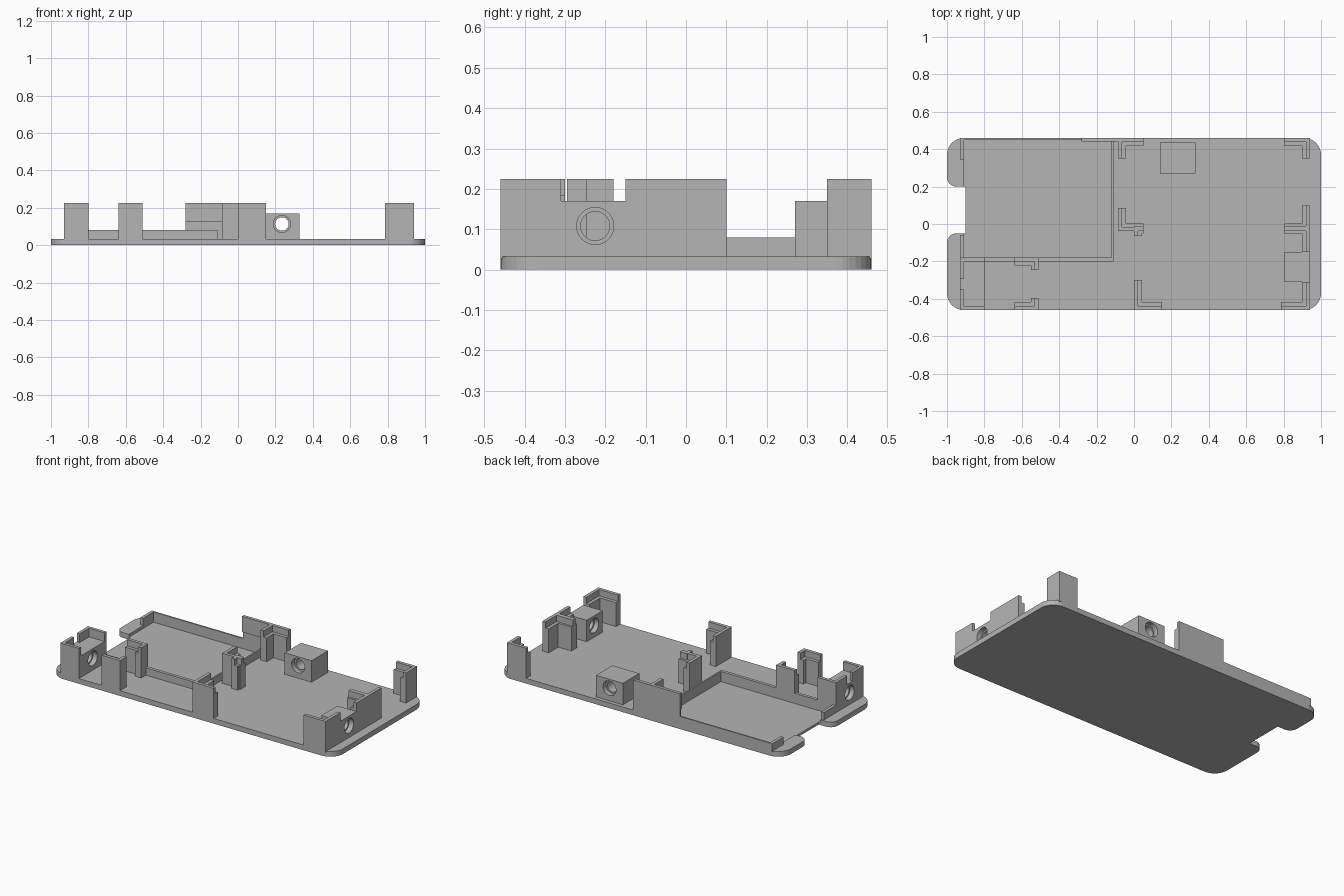
import bpy, bmesh, math
from mathutils import Vector

old = bpy.data.objects.get("Cube")
if old:
    bpy.data.objects.remove(old, do_unlink=True)

GREY = 0.46
mat = bpy.data.materials.new("matte grey plastic")
mat.use_nodes = True
mat.diffuse_color = (GREY, GREY, GREY, 1)
mat.node_tree.nodes["Principled BSDF"].inputs["Base Color"].default_value = (GREY, GREY, GREY, 1)

FLOOR, LOW, MID, LEDGE, TOP = 0.033, 0.08, 0.17, 0.185, 0.225
WALL = 0.021
SINK = 0.005   # overlap into the plate


def prism(name, pts, z0, z1):
    """Extrude a flat outline from z0 to z1."""
    bm = bmesh.new()
    face = bm.faces.new([bm.verts.new((x, y, z0)) for x, y in pts])
    top = bmesh.ops.extrude_face_region(bm, geom=[face])["geom"]
    verts = [g for g in top if isinstance(g, bmesh.types.BMVert)]
    bmesh.ops.translate(bm, vec=(0, 0, z1 - z0), verts=verts)
    bmesh.ops.recalc_face_normals(bm, faces=bm.faces)
    mesh = bpy.data.meshes.new(name)
    bm.to_mesh(mesh)
    bm.free()
    mesh.materials.append(mat)
    ob = bpy.data.objects.new(name, mesh)
    bpy.context.collection.objects.link(ob)
    return ob


def box(name, x0, x1, y0, y1, z0, z1):
    return prism(name, [(x0, y0), (x1, y0), (x1, y1), (x0, y1)], z0, z1)


def fillet(corners, steps=8):
    """Round the right-angled corners (x, y, radius) of an outline."""
    out = []
    for i, (x, y, r) in enumerate(corners):
        p = Vector((x, y))
        if r == 0:
            out.append(p)
            continue
        a = (Vector(corners[i - 1][:2]) - p).normalized() * r
        b = (Vector(corners[(i + 1) % len(corners)][:2]) - p).normalized() * r
        centre = p + a + b
        for k in range(steps + 1):
            t = k / steps * math.pi / 2
            out.append(centre - b * math.cos(t) - a * math.sin(t))
    return out


def ell(x, y, lx, ly, t):
    tx, ty = math.copysign(t, lx), math.copysign(t, ly)
    return [(x, y), (x + lx, y), (x + lx, y + ty), (x + tx, y + ty), (x + tx, y + ly), (x, y + ly)]


def bracket(name, x, y, lx, ly):
    """L-shaped corner holder: thick lower body, thin lip above its ledge."""
    prism(name + "_body", ell(x, y, lx, ly, WALL * 2), FLOOR - SINK, LEDGE)
    prism(name + "_lip", ell(x, y, lx, ly, WALL), LEDGE, TOP)


def cut(ob, cutter):
    mod = ob.modifiers.new("cut", 'BOOLEAN')
    mod.operation, mod.solver, mod.object = 'DIFFERENCE', 'EXACT', cutter
    bpy.context.view_layer.objects.active = ob
    bpy.ops.object.modifier_apply(modifier=mod.name)
    bpy.data.objects.remove(cutter, do_unlink=True)


def rod(centre, axis, radius, depth):
    rot = (0, math.pi / 2, 0) if axis == 'X' else (math.pi / 2, 0, 0)
    bpy.ops.mesh.primitive_cylinder_add(vertices=32, radius=radius, depth=depth,
                                        location=centre, rotation=rot)
    return bpy.context.object


def screw_hole(ob, centre, axis, length):
    """Through hole with a shallow counterbore at both ends."""
    cut(ob, rod(centre, axis, 0.036, length * 2))
    for s in (-1, 1):
        end = Vector(centre)
        end['XY'.index(axis)] += s * length / 2
        cut(ob, rod(end, axis, 0.046, 0.06))
    bpy.ops.object.select_all(action='DESELECT')
    ob.select_set(True)
    bpy.context.view_layer.objects.active = ob
    bpy.ops.object.shade_smooth_by_angle(angle=math.radians(30))


# Base plate with rounded corners, end notch and shallow tray recess
R = 0.09
plate = prism("base_plate", fillet([
    (1, -0.46, R), (1, 0.46, R), (-1, 0.46, R), (-1, 0.2, 0.05), (-0.9, 0.2, 0),
    (-0.9, -0.05, 0), (-1, -0.05, 0.05), (-1, -0.46, R)]), 0, FLOOR)
cut(plate, box("recess_cutter", -0.91, -0.12, -0.18, 0.45, 0.015, 0.1))

# Low walls round the tray
B = FLOOR - SINK
box("tray_front_wall", -0.93, -0.11, -0.2, -0.18, B, LOW)
box("tray_back_wall", -0.93, -0.28, 0.45, 0.46, B, LOW)
box("tray_side_wall", -0.12, -0.11, -0.18, 0.45, B, LOW)
box("tray_end_wall_back", -0.93, -0.91, 0.345, 0.45, B, LOW)
box("tray_end_wall_front", -0.93, -0.91, -0.18, -0.06, B, LOW)

# Tall back wall with a thinner lower half
box("back_wall_lower", -0.28, -0.085, 0.45, 0.46, B, 0.125)
box("back_wall_upper", -0.28, -0.085, 0.44, 0.46, 0.125, TOP)

# Corner holders: corner position and signed leg lengths
for name, x, y, lx, ly in (
        ("back_middle_holder", -0.085, 0.46, 0.135, -0.11),
        ("back_left_holder", 0.94, 0.46, -0.135, -0.11),
        ("side_holder_back", 0.94, -0.038, -0.135, 0.138),
        ("side_holder_front", 0.94, -0.01, -0.135, -0.14),
        ("front_left_holder", 0.94, -0.46, -0.155, 0.15),
        ("front_middle_holder", 0, -0.46, 0.15, 0.16),
        ("centre_holder_back", -0.085, -0.038, 0.135, 0.123),
        ("centre_holder_front", 0, -0.01, 0.05, -0.053),
        ("small_board_holder_front", -0.51, -0.46, -0.13, 0.065),
        ("small_board_holder_back", -0.51, -0.18, -0.13, -0.067)):
    bracket(name, x, y, lx, ly)

# Screw blocks on the left side and at the back
side_block = box("side_screw_block", 0.805, 0.94, -0.31, -0.15, B, MID)
screw_hole(side_block, (0.872, -0.225, 0.108), 'X', 0.135)
back_block = box("back_screw_block", 0.14, 0.33, 0.27, 0.435, B, MID)
screw_hole(back_block, (0.235, 0.352, 0.113), 'Y', 0.165)

# Front right corner block with raised rims
corner_block = box("corner_screw_block", -0.93, -0.8, -0.46, -0.18, B, MID)
screw_hole(corner_block, (-0.865, -0.32, 0.108), 'X', 0.13)
box("corner_rim_front", -0.93, -0.8, -0.46, -0.44, MID, TOP)
box("corner_rim_back", -0.93, -0.8, -0.2, -0.18, MID, TOP)
box("corner_rim_end_front", -0.93, -0.91, -0.44, -0.35, MID, TOP)
box("corner_rim_end_back", -0.93, -0.91, -0.295, -0.2, MID, TOP)
